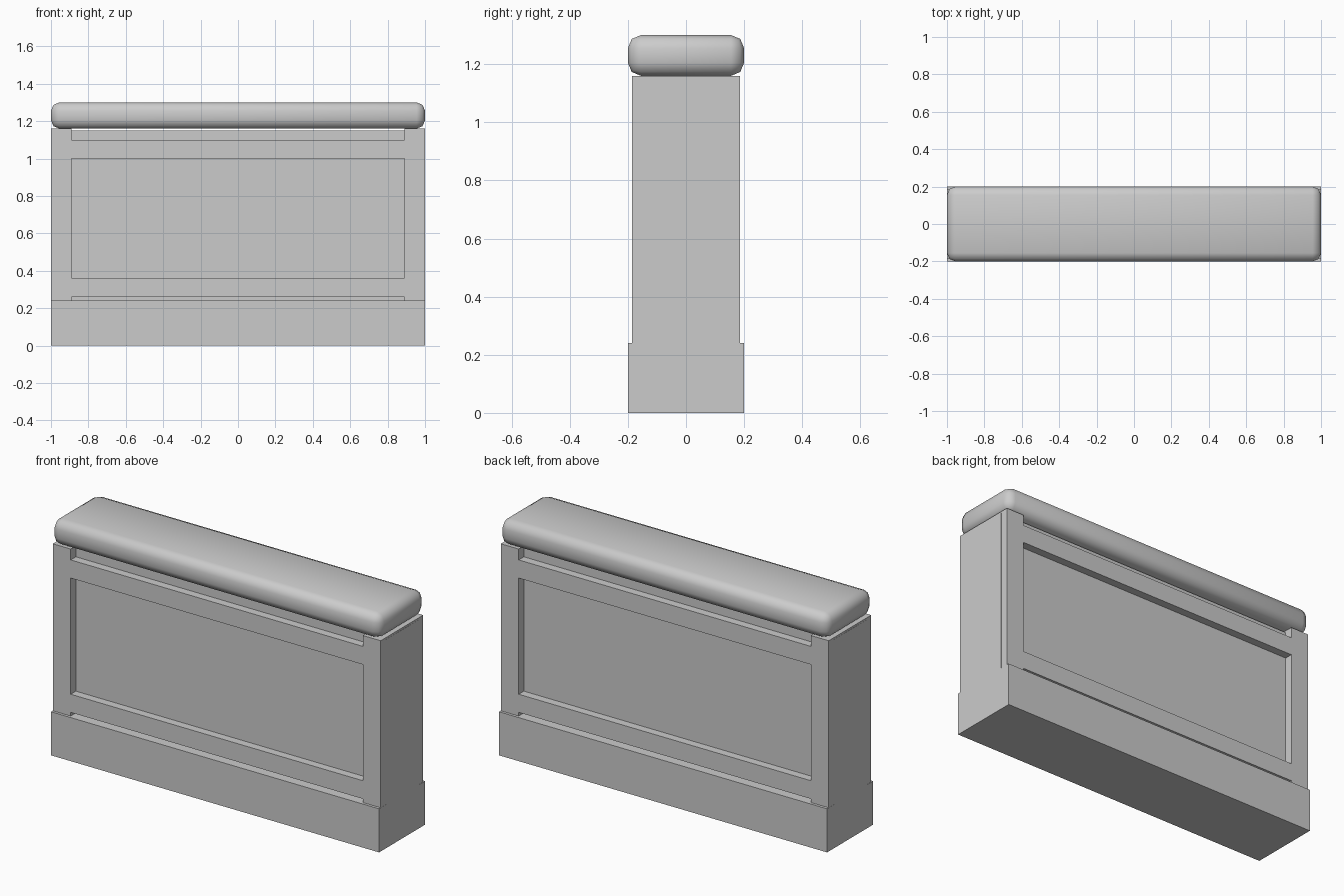
import bpy

if "Cube" in bpy.data.objects:
    bpy.data.objects.remove(bpy.data.objects["Cube"])


def box(name, x, y, z, bevel=0.0, segments=2):
    """Axis-aligned box from (min, max) ranges, optionally with rounded edges."""
    ranges = (x, y, z)
    bpy.ops.mesh.primitive_cube_add(size=1, location=[(a + b) / 2 for a, b in ranges])
    ob = bpy.context.object
    ob.name = name
    ob.scale = [b - a for a, b in ranges]
    bpy.ops.object.transform_apply(location=False, rotation=False, scale=True)
    if bevel:
        mod = ob.modifiers.new("rounded_edges", 'BEVEL')
        mod.width = bevel
        mod.segments = segments
        bpy.ops.object.modifier_apply(modifier=mod.name)
        bpy.ops.object.shade_smooth_by_angle(angle=0.9)
    return ob


# Plinth and rounded coping
box("base", (-1, 1), (-0.2, 0.2), (0, 0.24))
box("top_cap", (-1, 1), (-0.2, 0.2), (1.16, 1.30), bevel=0.045)

# Core panel running the full length between the end posts
box("wall_panel", (-1, 1), (-0.14, 0.14), (0.24, 1.15))

# End posts, a hair inside the panel ends
for side, x in (("left", (-0.999, -0.89)), ("right", (0.89, 0.999))):
    box(side + "_post", x, (-0.185, 0.185), (0.24, 1.16))

# Upper and lower rails on both faces
for face, y in (("front", (-0.185, -0.14)), ("back", (0.14, 0.185))):
    for level, z in (("lower", (0.26, 0.36)), ("upper", (1.0, 1.10))):
        box(f"{face}_{level}_rail", (-0.89, 0.89), y, z)
